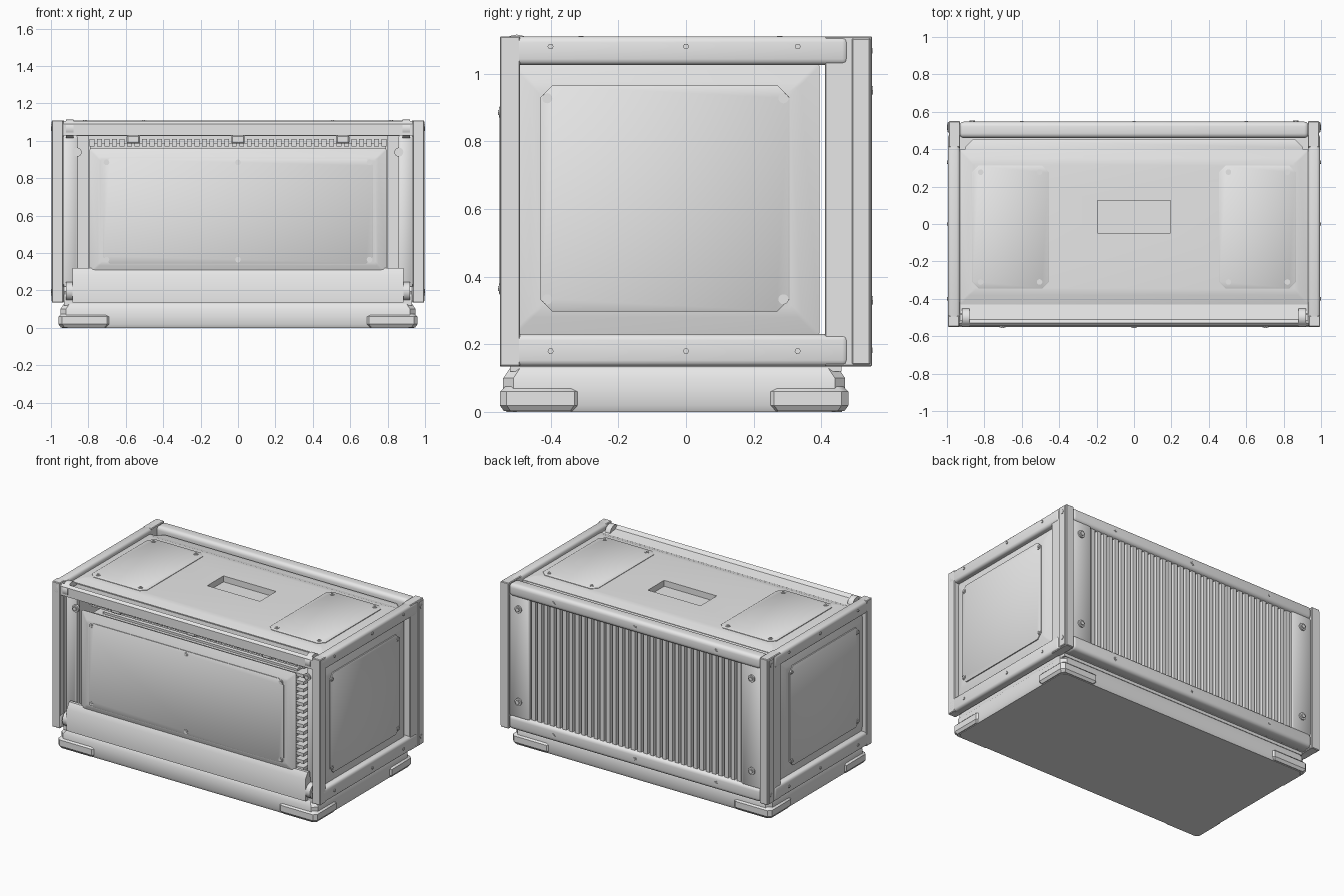
import bpy, bmesh, math
from mathutils import Vector

old = bpy.data.objects.get("Cube")
if old:
    bpy.data.objects.remove(old, do_unlink=True)

grey = bpy.data.materials.new("light_grey")
grey.use_nodes = True
COLOUR = (0.8, 0.8, 0.8, 1)
grey.diffuse_color = COLOUR
grey.node_tree.nodes["Principled BSDF"].inputs["Base Color"].default_value = COLOUR


def place(axis, u, v, d):
    return {"x": (d, u, v), "y": (u, d, v), "z": (u, v, d)}[axis]


def finish(name, bm, angle=35):
    bmesh.ops.recalc_face_normals(bm, faces=bm.faces)
    mesh = bpy.data.meshes.new(name)
    bm.to_mesh(mesh)
    bm.free()
    ob = bpy.data.objects.new(name, mesh)
    bpy.context.collection.objects.link(ob)
    mesh.materials.append(grey)
    bpy.ops.object.select_all(action="DESELECT")
    ob.select_set(True)
    bpy.context.view_layer.objects.active = ob
    bpy.ops.object.shade_smooth_by_angle(angle=math.radians(angle))
    return ob


def box(name, x, y, z, bevel=0, segments=2):
    bm = bmesh.new()
    bmesh.ops.create_cube(bm, size=1)
    for vert in bm.verts:
        vert.co = Vector([r[0] if c < 0 else r[1] for c, r in zip(vert.co, (x, y, z))])
    if bevel:
        bmesh.ops.bevel(bm, geom=bm.edges[:], offset=bevel, segments=segments,
                        profile=0.5, affect="EDGES")
    return finish(name, bm)


def plate(name, axis, u, v, levels, chamfer=0.03):
    """Stack of chamfered rectangles, each level being (depth, inset)."""
    bm = bmesh.new()
    rings = []
    for depth, inset in levels:
        a, b = u[0] + inset, u[1] - inset
        c, d = v[0] + inset, v[1] - inset
        k = chamfer
        outline = [(a + k, c), (b - k, c), (b, c + k), (b, d - k),
                   (b - k, d), (a + k, d), (a, d - k), (a, c + k)]
        rings.append([bm.verts.new(place(axis, p, q, depth)) for p, q in outline])
    for low, high in zip(rings, rings[1:]):
        for i in range(8):
            j = (i + 1) % 8
            bm.faces.new((low[i], low[j], high[j], high[i]))
    bm.faces.new(rings[0])
    bm.faces.new(rings[-1])
    return finish(name, bm)


def bolt(name, axis, u, v, d0, d1, radius=0.015):
    """Round head with a smaller hexagonal centre."""
    bm = bmesh.new()
    mid = d0 + (d1 - d0) * 0.7
    for sides, r, top in ((16, radius, mid), (6, radius * 0.6, d1)):
        rings = [[bm.verts.new(place(axis, u + r * math.cos(t), v + r * math.sin(t), d))
                  for t in [i * math.tau / sides for i in range(sides)]] for d in (d0, top)]
        for i in range(sides):
            j = (i + 1) % sides
            bm.faces.new((rings[0][i], rings[0][j], rings[1][j], rings[1][i]))
        bm.faces.new(rings[0])
        bm.faces.new(rings[1])
    return finish(name, bm)


def extrude_x(name, profile, half):
    bm = bmesh.new()
    ends = [[bm.verts.new((x, y, z)) for y, z in profile] for x in (-half, half)]
    n = len(profile)
    for i in range(n):
        j = (i + 1) % n
        bm.faces.new((ends[0][i], ends[0][j], ends[1][j], ends[1][i]))
    bm.faces.new(ends[0])
    bm.faces.new(ends[1])
    return finish(name, bm)


def span(s, a, b):
    return (a, b) if s > 0 else (-b, -a)


# Base tray
plate("base", "z", (-0.96, 0.96), (-0.55, 0.48),
      [(0, 0.02), (0.02, 0.01), (0.1, 0.01), (0.13, 0.03)], 0.03)
for s in (-1, 1):
    side = "left" if s > 0 else "right"
    for end, y in (("front", (-0.55, -0.31)), ("back", (0.24, 0.48))):
        plate(f"{end}_{side}_foot", "z", span(s, 0.68, 0.96), y,
              [(0.003, 0.012), (0.02, 0), (0.06, 0), (0.075, 0.015)], 0.02)
box("base_spacer", (-0.93, 0.93), (-0.52, 0.46), (0.12, 0.15))
box("floor", (-0.93, 0.93), (-0.52, 0.5), (0.14, 0.2))

# Side frames, panels and hardware
for s in (-1, 1):
    side = "left" if s > 0 else "right"
    box(f"{side}_front_post", span(s, 0.935, 0.995), (-0.55, -0.49), (0.135, 1.11), 0.004, 1)
    box(f"{side}_back_post", span(s, 0.93, 0.99), (0.41, 0.55), (0.135, 1.11), 0.004, 1)
    box(f"{side}_back_post_edge", span(s, 0.93, 0.997), (0.49, 0.545), (0.14, 1.105), 0.004, 1)
    for level, z, bz in (("lower", (0.135, 0.23), 0.18), ("upper", (1.025, 1.11), 1.08)):
        box(f"{side}_{level}_rail", span(s, 0.93, 0.995), (-0.55, 0.48), z, 0.018, 3)
        for y in (-0.4, 0, 0.33):
            bolt(f"{side}_{level}_rail_bolt", "x", y, bz, s * 0.98, s)
        corner_z = 0.195 if level == "lower" else 1.065
        bolt(f"{side}_{level}_corner_bolt", "x", 0.518, corner_z, s * 0.98, s, 0.024)
        bolt(f"{side}_{level}_front_knob", "x", -0.5, corner_z, s * 0.88, s * 0.935, 0.05)
    plate(f"{side}_panel", "x", (-0.515, 0.395), (0.225, 1.03),
          [(s * 0.93, 0), (s * 0.955, 0), (s * 0.975, 0.055), (s * 0.979, 0.085)], 0.008)
    plate(f"{side}_panel_plate", "x", (-0.43, 0.305), (0.297, 0.965),
          [(s * 0.975, 0), (s * 0.984, 0), (s * 0.986, 0.003)], 0.035)
    for y in (-0.41, 0.288):
        for z in (0.333, 0.927):
            bolt(f"{side}_panel_bolt", "x", y, z, s * 0.98, s * 0.993)
    # Front flanges, back strips and their screws
    plate(f"{side}_front_flange", "y", span(s, 0.855, 0.94), (0.2, 1.03),
          [(-0.45, 0), (-0.485, 0), (-0.49, 0.006)], 0.01)
    bolt(f"{side}_flange_bolt", "y", s * 0.86, 0.94, -0.48, -0.505, 0.024)
    plate(f"{side}_back_strip", "y", span(s, 0.785, 0.935), (0.22, 1.035),
          [(0.48, 0), (0.532, 0), (0.537, 0.006)], 0.008)
    for z in (0.33, 0.95):
        bolt(f"{side}_back_bolt", "y", s * 0.865, z, 0.53, 0.553, 0.024)

# Rounded back rails
for level, z0, z1 in (("lower", 0.135, 0.23), ("upper", 1.025, 1.11)):
    box(f"back_{level}_rail", (-0.935, 0.935), (0.46, 0.547), (z0, z1), 0.025, 4)
    for x in (-0.6, 0, 0.6):
        bolt(f"back_{level}_rail_bolt", "y", x, (z0 + z1) / 2, 0.54, 0.551)

# Finned back panel
box("back_wall", (-0.8, 0.8), (0.46, 0.485), (0.2, 1.05))
FINS = 34
bm = bmesh.new()
pitch = 1.57 / FINS
for i in range(FINS):
    x = -0.785 + (i + 0.5) * pitch
    ends = [[bm.verts.new((x + dx * pitch, y, z)) for dx, y in
             ((-0.42, 0.48), (-0.3, 0.528), (0.3, 0.528), (0.42, 0.48))] for z in (0.22, 1.04)]
    for k in range(4):
        j = (k + 1) % 4
        bm.faces.new((ends[0][k], ends[0][j], ends[1][j], ends[1][k]))
    bm.faces.new(ends[0])
    bm.faces.new(ends[1])
finish("back_fins", bm)

# Top deck and cover with grip recess
box("top_deck", (-0.93, 0.93), (-0.46, 0.47), (1.025, 1.045))
plate("top_back_flange", "z", (-0.9, 0.9), (0.3, 0.455),
      [(1.04, 0), (1.07, 0), (1.075, 0.008)], 0.04)
cover = plate("top_cover", "z", (-0.935, 0.935), (-0.43, 0.4),
              [(1.03, 0), (1.078, 0), (1.096, 0.05), (1.1, 0.08)], 0.008)
cutter = box("grip_cutter", (-0.195, 0.195), (-0.047, 0.125), (1.06, 1.2))
cutter.hide_render = True
cut = cover.modifiers.new("grip", "BOOLEAN")
cut.operation = "DIFFERENCE"
cut.solver = "EXACT"
cut.object = cutter
bpy.context.view_layer.objects.active = cover
bpy.ops.object.modifier_apply(modifier=cut.name)
bpy.data.objects.remove(cutter, do_unlink=True)
for s in (-1, 1):
    plate("top_plate", "z", span(s, 0.455, 0.865), (-0.345, 0.312),
          [(1.095, 0), (1.103, 0), (1.105, 0.003)], 0.035)
    for x in (0.505, 0.82):
        for y in (-0.31, 0.277):
            bolt("top_bolt", "z", s * x, y, 1.1, 1.111)

# Front bars
extrude_x("front_upper_bar", [(-0.545, 1.03), (-0.545, 1.09), (-0.53, 1.105),
                              (-0.51, 1.085), (-0.42, 1.07), (-0.42, 1.03)], 0.935)
extrude_x("front_lower_lip", [(-0.55, 0.135), (-0.55, 0.28), (-0.525, 0.32),
                              (-0.505, 0.32), (-0.48, 0.16), (-0.48, 0.135)], 0.885)

# Front door
plate("front_door", "y", (-0.795, 0.795), (0.288, 0.96),
      [(-0.5, 0.01), (-0.52, 0), (-0.543, 0.045), (-0.546, 0.06)], 0.008)
plate("front_door_plate", "y", (-0.722, 0.722), (0.345, 0.905),
      [(-0.54, 0), (-0.549, 0), (-0.551, 0.003)], 0.035)
for x in (-0.703, 0, 0.703):
    for z in (0.365, 0.885):
        bolt("door_bolt", "y", x, z, -0.548, -0.555)

# Inner core with slats and latch strip
box("inner_core", (-0.72, 0.72), (-0.4, 0.36), (0.19, 0.92))
for i in range(14):
    z = 0.26 + i * 0.048
    box("inner_slat", (-0.78, 0.78), (-0.42, 0.3), (z, z + 0.022))
box("latch_strip", (-0.79, 0.79), (-0.43, -0.38), (0.95, 0.985))
for i in range(40):
    x = -0.78 + i * 0.04
    box("latch_tooth", (x - 0.013, x + 0.013), (-0.45, -0.4), (0.97, 1.01))
for x in (-0.56, 0, 0.56):
    box("latch", (x - 0.035, x + 0.035), (-0.5, -0.42), (0.985, 1.03), 0.006, 1)
